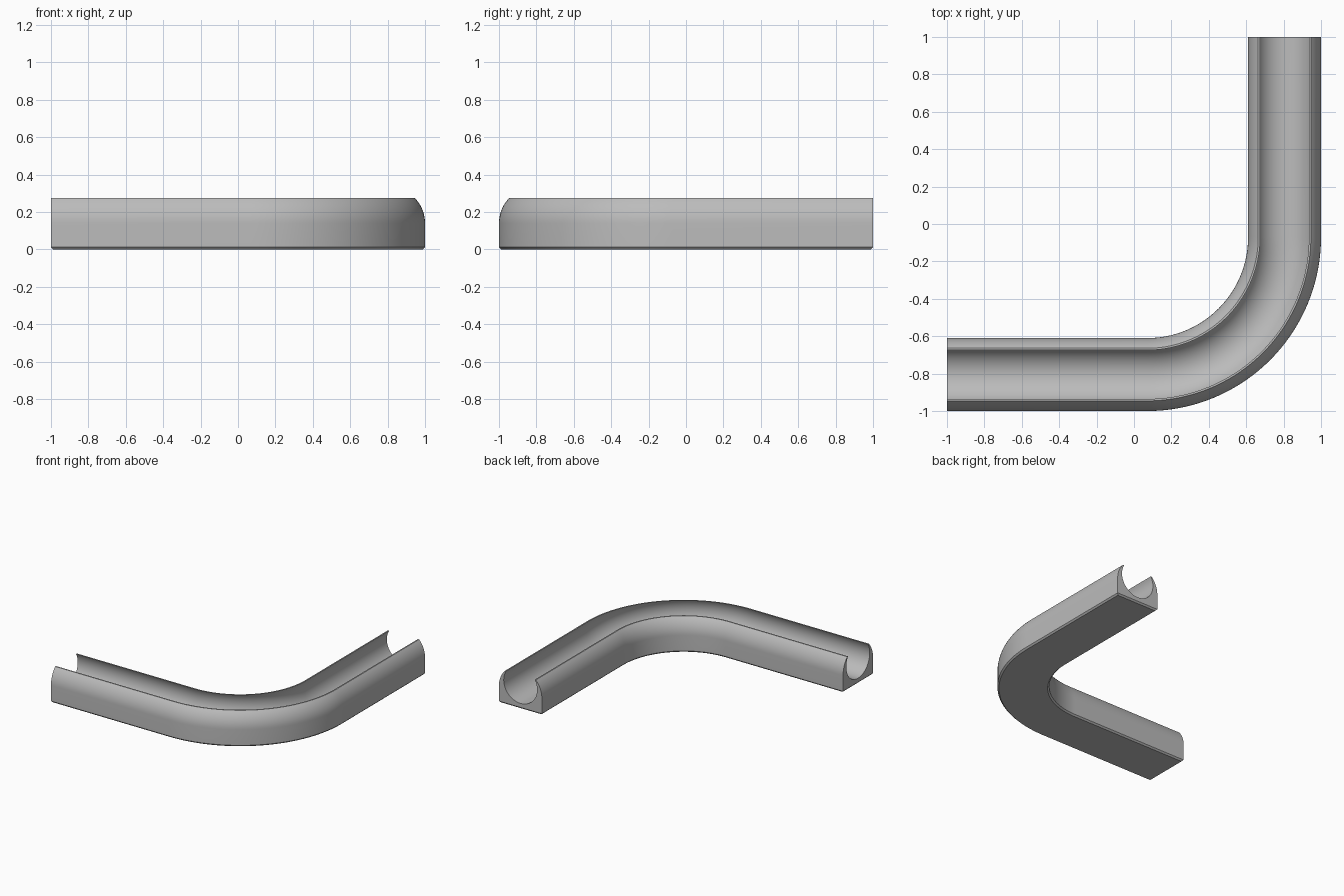
import bpy
import bmesh
from math import sin, cos, asin, pi, radians
from mathutils import Vector

cube = bpy.data.objects.get("Cube")
if cube:
    bpy.data.objects.remove(cube, do_unlink=True)

HALF, TOP, CHAMFER = 0.195, 0.275, 0.012
OUT_Z = 0.14                      # height of the outer rounding centre
BORE_R, BORE_Z = 0.152, 0.197     # round channel
MID = 1 - HALF                    # distance of each arm's axis from the centre
BEND = 0.07                       # where the straight arms end

grey = bpy.data.materials.new("plain grey")
grey.use_nodes = True
colour = (0.5, 0.5, 0.5, 1)
grey.diffuse_color = colour
grey.node_tree.nodes["Principled BSDF"].inputs["Base Color"].default_value = colour


def arc(radius, height, start, end, steps):
    angles = [start + (end - start) * i / steps for i in range(steps + 1)]
    return [(radius * cos(a), height + radius * sin(a)) for a in angles]


# Cross-section: chamfered foot, rounded shoulders, open round channel
shoulder = arc(HALF, OUT_Z, 0, asin((TOP - OUT_Z) / HALF), 10)
lip = asin((TOP - BORE_Z) / BORE_R)
channel = arc(BORE_R, BORE_Z, lip, -pi - lip, 40)
right_side = [(HALF - CHAMFER, 0), (HALF, CHAMFER)] + shoulder
left_side = [(-u, z) for u, z in reversed(right_side)]
profile = right_side + channel + left_side
count = len(profile)

# Path: straight arm, quarter bend, straight arm; each with its outward side
radius = MID - BEND
path = [(Vector((-1, -MID, 0)), Vector((0, -1, 0)))]
for i in range(49):
    a = radians(-90 + 90 * i / 48)
    side = Vector((cos(a), sin(a), 0))
    path.append((Vector((BEND, -BEND, 0)) + side * radius, side))
path.append((Vector((MID, 1, 0)), Vector((1, 0, 0))))

# Sweep the section along the path
bm = bmesh.new()
rings = [[bm.verts.new(p + s * u + Vector((0, 0, z))) for u, z in profile]
         for p, s in path]
for ring, nxt in zip(rings, rings[1:]):
    for i in range(count):
        j = (i + 1) % count
        bm.faces.new((ring[i], ring[j], nxt[j], nxt[i]))

# End caps with a chamfer along the foot
for ring, inward in ((rings[0], Vector((1, 0, 0))), (rings[-1], Vector((0, -1, 0)))):
    for v in (ring[0], ring[-1]):
        v.co += inward * CHAMFER
    bm.faces.new(ring[1:-1])
    bm.faces.new((ring[0], ring[1], ring[-2], ring[-1]))

bmesh.ops.remove_doubles(bm, verts=bm.verts, dist=0.0001)
bmesh.ops.recalc_face_normals(bm, faces=bm.faces)
mesh = bpy.data.meshes.new("curved_channel")
bm.to_mesh(mesh)
bm.free()
mesh.materials.append(grey)
channel_obj = bpy.data.objects.new("curved_channel", mesh)
bpy.context.collection.objects.link(channel_obj)

# Smooth curved walls, crisp edges
bpy.ops.object.select_all(action="DESELECT")
channel_obj.select_set(True)
bpy.context.view_layer.objects.active = channel_obj
bpy.ops.object.shade_smooth_by_angle(angle=radians(30))
